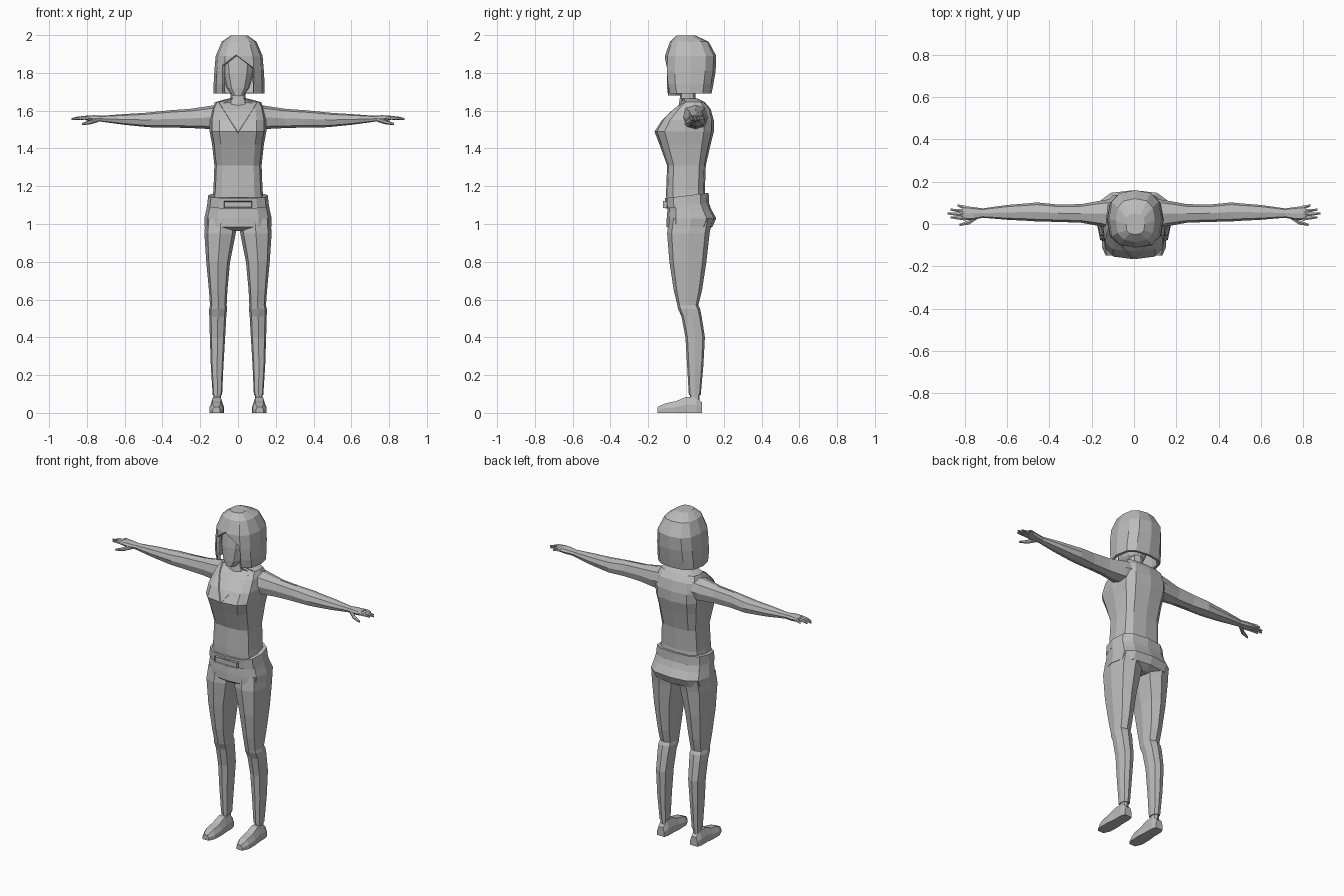
import bpy, bmesh, math
from mathutils import Vector

if "Cube" in bpy.data.objects:
    bpy.data.objects.remove(bpy.data.objects["Cube"])

grey = bpy.data.materials.new("plain_grey")
grey.diffuse_color = (0.5, 0.5, 0.5, 1)
grey.use_nodes = True
grey.node_tree.nodes["Principled BSDF"].inputs["Base Color"].default_value = grey.diffuse_color


def finish(name, bm, mirror=False):
    bmesh.ops.recalc_face_normals(bm, faces=bm.faces)
    me = bpy.data.meshes.new(name)
    bm.to_mesh(me)
    bm.free()
    me.materials.append(grey)
    ob = bpy.data.objects.new(name, me)
    bpy.context.collection.objects.link(ob)
    if mirror:
        m = ob.modifiers.new("mirror", 'MIRROR')
        m.use_clip = False
        m.use_mirror_merge = False
    return ob


def loft(rings, caps=(True, True)):
    """Skin a list of equal-length point rings."""
    bm = bmesh.new()
    rows = [[bm.verts.new(p) for p in r] for r in rings]
    n = len(rows[0])
    for a, b in zip(rows, rows[1:]):
        for i in range(n):
            j = (i + 1) % n
            bm.faces.new((a[i], a[j], b[j], b[i]))
    if caps[0]:
        bm.faces.new(rows[0])
    if caps[1]:
        bm.faces.new(rows[-1])
    bmesh.ops.recalc_face_normals(bm, faces=bm.faces)
    return bm


def oval(n, p):
    """Unit rounded-square outline starting at the front."""
    f = lambda v: math.copysign(abs(v) ** p, v) if abs(v) > 1e-6 else 0
    return [(f(math.sin(2 * math.pi * i / n)), -f(math.cos(2 * math.pi * i / n)))
            for i in range(n)]


def level(z, x0, x1, y0, y1, n=12, p=0.6, tilt=0):
    """Horizontal ring inside a box; tilt raises the back."""
    out = []
    for u, v in oval(n, p):
        y = (y0 + y1) / 2 + v * (y1 - y0) / 2
        out.append((((x0 + x1) / 2 + u * (x1 - x0) / 2), y, z + tilt * y))
    return out


def across(x, y0, y1, z0, z1, n=8, p=0.75):
    """Ring standing across the x axis."""
    return [(x, (y0 + y1) / 2 + u * (y1 - y0) / 2, (z0 + z1) / 2 + v * (z1 - z0) / 2)
            for u, v in oval(n, p)]


def cut_front(bm, co, no, zmin):
    faces = [f for f in bm.faces
             if f.normal.y < -0.1 and f.calc_center_median().z > zmin]
    geom = set(faces)
    for f in faces:
        geom.update(f.edges)
        geom.update(f.verts)
    bmesh.ops.bisect_plane(bm, geom=list(geom), plane_co=co, plane_no=no, dist=1e-5)
    bm.normal_update()


# Torso with a recessed V neckline
torso = [(1.14, .135, -.105, .105), (1.18, .13, -.105, .10), (1.31, .125, -.10, .105),
         (1.42, .137, -.14, .13), (1.49, .15, -.167, .148), (1.55, .15, -.132, .147),
         (1.61, .138, -.072, .13), (1.645, .122, -.022, .10), (1.665, .05, -.03, .06)]
bm = loft([level(z, -w, w, a, b) for z, w, a, b in torso])
for s in (-1, 1):
    cut_front(bm, (0, 0, 1.48), Vector((1.6 * s, 0, -1)).normalized(), 1.44)
vee = [f for f in bm.faces if f.normal.y < -0.3
       and f.calc_center_median().z > 1.48 + 1.6 * abs(f.calc_center_median().x)]
if vee:
    bmesh.ops.inset_region(bm, faces=vee, thickness=0.003, depth=-0.005)
finish("vest_torso", bm)

# Neck
finish("neck", loft([level(1.62, -.055, .055, -.04, .07, 8, .75),
                     level(1.67, -.04, .04, -.032, .05, 8, .75),
                     level(1.76, -.04, .04, -.035, .05, 8, .75)]))

# Head
head = [(1.68, .03, -.095, -.03), (1.72, .06, -.10, .05), (1.80, .083, -.10, .10),
        (1.90, .09, -.09, .12), (1.96, .06, -.05, .08)]
finish("head", loft([level(z, -w, w, a, b, 12, .8) for z, w, a, b in head]))

# Bobbed hair with a parted opening over the face
hair = [(1.69, .135, -.095, .135), (1.74, .135, -.108, .145), (1.81, .131, -.115, .157),
        (1.89, .124, -.112, .16), (1.965, .092, -.085, .12), (1.998, .045, -.05, .05)]
bm = loft([level(z, .006 - w, .006 + w, a, b, 12, .75) for z, w, a, b in hair],
          (False, True))
for s in (-1, 1):
    cut_front(bm, (.082 * s, 0, 1.8), (s, 0, 0), 1.6)
    cut_front(bm, (-.01, 0, 1.895), Vector((.75 * s, 0, 1)).normalized(), 1.6)
gone = []
for f in bm.faces:
    c = f.calc_center_median()
    if f.normal.y < -0.3 and abs(c.x) < .082 and c.z < 1.895 - .75 * abs(c.x + .01):
        gone.append(f)
bmesh.ops.delete(bm, geom=gone, context='FACES')
ob = finish("hair", bm)
m = ob.modifiers.new("thickness", 'SOLIDIFY')
m.thickness = 0.018
m.offset = -1

# Arms
arm = [(.09, -.03, .12, 1.505, 1.635), (.15, -.012, .112, 1.503, 1.625),
       (.25, .006, .094, 1.508, 1.61), (.36, .010, .092, 1.511, 1.602),
       (.46, .012, .102, 1.512, 1.592), (.50, .015, .098, 1.515, 1.588),
       (.60, .02, .09, 1.525, 1.582), (.72, .03, .073, 1.541, 1.573)]
finish("arm", loft([across(*r) for r in arm]), True)

# Hands
hand = [(.71, .031, .073, 1.542, 1.572), (.76, .02, .08, 1.542, 1.576),
        (.81, .017, .086, 1.550, 1.573)]
finish("palm", loft([across(*r) for r in hand]), True)


def digit(name, path):
    finish(name, loft([across(x, y - r, y + r, z - r, z + r, 6, 1)
                       for x, y, z, r in path]), True)


for i, (y0, y1, tip) in enumerate([(.026, .032, .868), (.043, .050, .882),
                                   (.060, .068, .868), (.077, .088, .835)]):
    digit("finger_%d" % (i + 1), [(.795, y0, 1.562, .010),
                                  ((.8 + tip) / 2, (y0 + y1) / 2, 1.561, .009),
                                  (tip, y1, 1.556, .005)])
digit("thumb", [(.74, .036, 1.553, .013), (.78, .008, 1.54, .012), (.825, -.004, 1.529, .006)])

# Hips
hips = [(1.11, .162, -.10, .122), (1.075, .168, -.098, .135), (1.03, .178, -.102, .16),
        (.985, .178, -.102, .14), (.962, .11, -.07, .10)]
finish("trouser_hips", loft([level(z, -w, w, a, b, 12, .7) for z, w, a, b in hips]))

# Belt and buckle
belt = [(1.095, .164, -.108, .122), (1.15, .158, -.112, .12)]
finish("belt", loft([level(z, -w, w, a, b, 12, .7, .12) for z, w, a, b in belt]))
bm = bmesh.new()
bmesh.ops.create_cube(bm, size=1)
for v in bm.verts:
    v.co = (v.co.x * .15, -.11 + v.co.y * .022, 1.104 + v.co.z * .036)
bm.normal_update()
face = [f for f in bm.faces if f.normal.y < -.9]
bmesh.ops.inset_region(bm, faces=face, thickness=.006, depth=-.005)
finish("belt_buckle", bm)

# Trouser legs with a step at the knee
leg = [(1.03, .006, .172, -.09, .14), (.95, .012, .178, -.10, .125),
       (.80, .042, .168, -.088, .108), (.65, .056, .154, -.065, .085),
       (.57, .060, .148, -.046, .065), (.55, .058, .153, -.042, .075),
       (.51, .062, .152, -.024, .083), (.40, .068, .149, -.003, .10),
       (.25, .077, .144, .006, .092), (.095, .084, .134, .015, .078)]
finish("trouser_leg", loft([level(*r, 8, .7) for r in leg]), True)

# Ankles
finish("ankle", loft([level(z, .09, .13, .02, .072, 8, .8) for z in (.12, .06)]), True)

# Shoes
sole = [(-1, 0), (1, 0), (1, .5), (.6, 1), (-.6, 1), (-1, .5)]
shoe = [(.085, .112, .024, .055), (.055, .112, .033, .082), (0, .112, .033, .085),
        (-.05, .113, .038, .063), (-.11, .114, .037, .05), (-.15, .114, .02, .032)]
finish("shoe", loft([[(cx + u * w, y, v * h) for u, v in sole]
                     for y, cx, w, h in shoe]), True)
